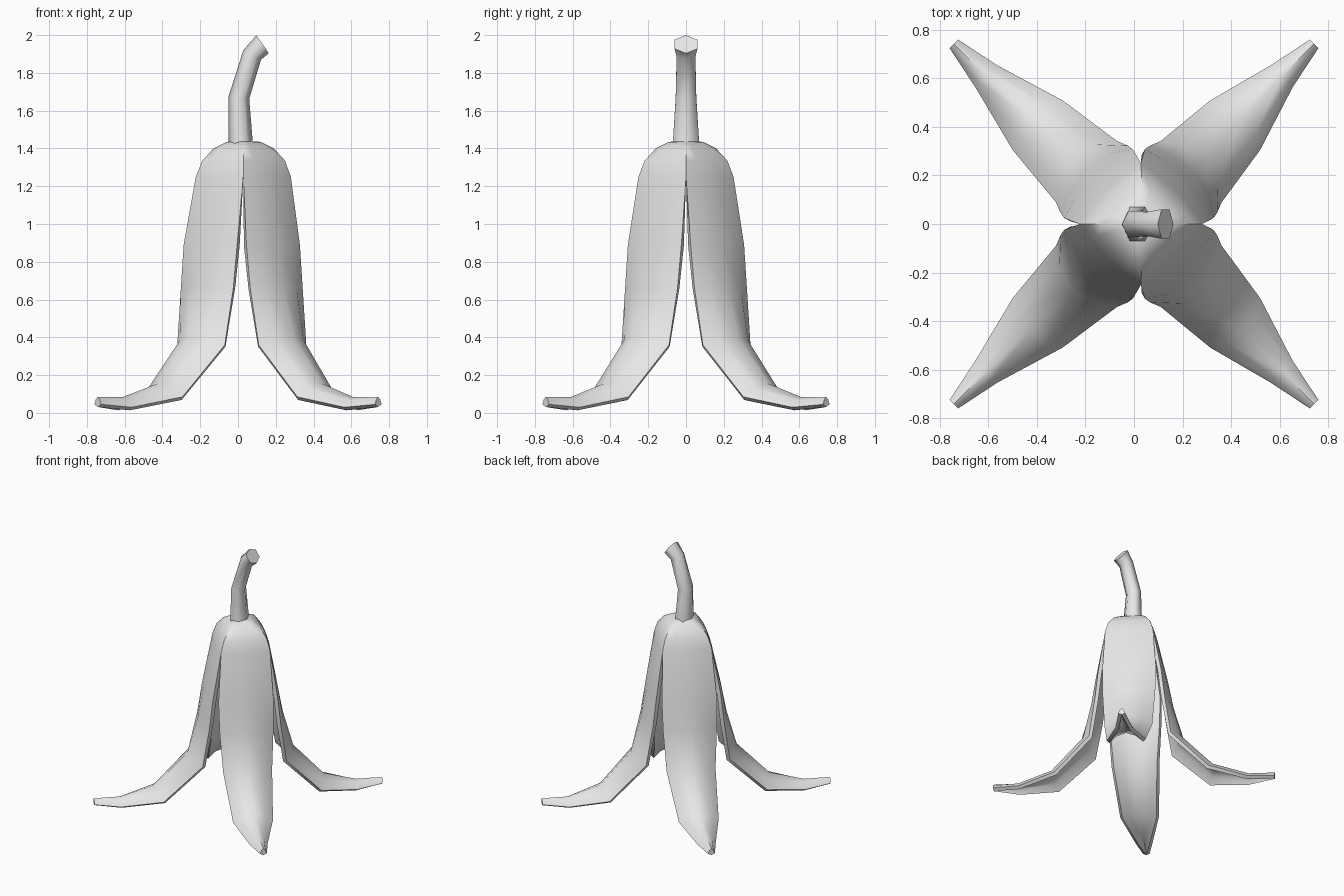
import bpy, bmesh, math
from mathutils import Vector

if "Cube" in bpy.data.objects:
    bpy.data.objects.remove(bpy.data.objects["Cube"])

mat = bpy.data.materials.new("pale_grey")
mat.diffuse_color = (0.8, 0.8, 0.8, 1)
mat.use_nodes = True
mat.node_tree.nodes["Principled BSDF"].inputs["Base Color"].default_value = mat.diffuse_color


def finish(name, bm, angle):
    bmesh.ops.remove_doubles(bm, verts=bm.verts, dist=0.002)
    bmesh.ops.recalc_face_normals(bm, faces=bm.faces)
    me = bpy.data.meshes.new(name)
    bm.to_mesh(me)
    bm.free()
    ob = bpy.data.objects.new(name, me)
    bpy.context.collection.objects.link(ob)
    me.materials.append(mat)
    bpy.ops.object.select_all(action='DESELECT')
    ob.select_set(True)
    bpy.context.view_layer.objects.active = ob
    bpy.ops.object.shade_smooth_by_angle(angle=math.radians(angle))
    return ob


# Peel: rows of (edge distance, edge height, half width, ridge out, ridge up, centre x)
rows = [
    (0.00, 1.44, 0.00, 0.00, 0.00, 0.03),
    (0.064, 1.435, 0.064, 0.005, 0.00, 0.03),
    (0.113, 1.40, 0.113, 0.01, 0.00, 0.03),
    (0.155, 1.335, 0.155, 0.012, 0.00, 0.03),
    (0.178, 1.25, 0.178, 0.018, 0.00, 0.028),
    (0.235, 0.89, 0.20, 0.035, 0.00, 0.02),
    (0.26, 0.66, 0.196, 0.05, 0.01, 0.02),
    (0.305, 0.36, 0.178, 0.08, 0.04, 0.02),
    (0.575, 0.085, 0.145, 0.04, 0.07, 0.01),
    (0.86, 0.03, 0.064, 0.00, 0.055, 0.0),
    (1.05, 0.045, 0.025, 0.00, 0.04, 0.0),
]
bm = bmesh.new()
for k in range(4):
    a = math.radians(45 + 90 * k)
    out = Vector((math.cos(a), math.sin(a), 0))
    side = Vector((-math.sin(a), math.cos(a), 0))
    grid = []
    for r, z, w, dr, dz, cx in rows:
        line = []
        for t in (-1, -0.6, 0, 0.6, 1):
            b = 1 - t * t
            p = out * (r + dr * b) + side * (w * t)
            line.append(bm.verts.new((p.x + cx, p.y, z + dz * b)))
        grid.append(line)
    for u, v in zip(grid, grid[1:]):
        for i in range(4):
            bm.faces.new((u[i], v[i], v[i + 1], u[i + 1]))
bmesh.ops.remove_doubles(bm, verts=bm.verts, dist=0.002)
bmesh.ops.recalc_face_normals(bm, faces=bm.faces)
if max(bm.faces, key=lambda f: f.calc_center_median().z).normal.z < 0:
    bmesh.ops.reverse_faces(bm, faces=bm.faces)
# Inner skin and rim
bmesh.ops.solidify(bm, geom=bm.faces[:], thickness=0.028)
for v in bm.verts:
    v.co.z = max(v.co.z, 0.0)
finish("peel", bm, 50)

# Stem: bent six-sided tube, rings of (x, z, in-plane radius, y radius, tilt)
bm = bmesh.new()
rings = []
for x, z, rx, ry, tilt in [(0.015, 1.41, 0.065, 0.082, 0), (0.005, 1.67, 0.055, 0.063, 8),
                           (0.075, 1.895, 0.053, 0.057, 28), (0.13, 1.952, 0.058, 0.07, 56)]:
    c, s = math.cos(math.radians(tilt)), math.sin(math.radians(tilt))
    ring = []
    for i in range(6):
        a = math.tau * i / 6
        u = rx * math.cos(a)
        ring.append(bm.verts.new((x + u * c, ry * math.sin(a), z - u * s)))
    rings.append(ring)
for u, v in zip(rings, rings[1:]):
    for i in range(6):
        j = (i + 1) % 6
        bm.faces.new((u[i], u[j], v[j], v[i]))
bm.faces.new(rings[-1])
bm.faces.new(rings[0][::-1])
finish("stem", bm, 65)
